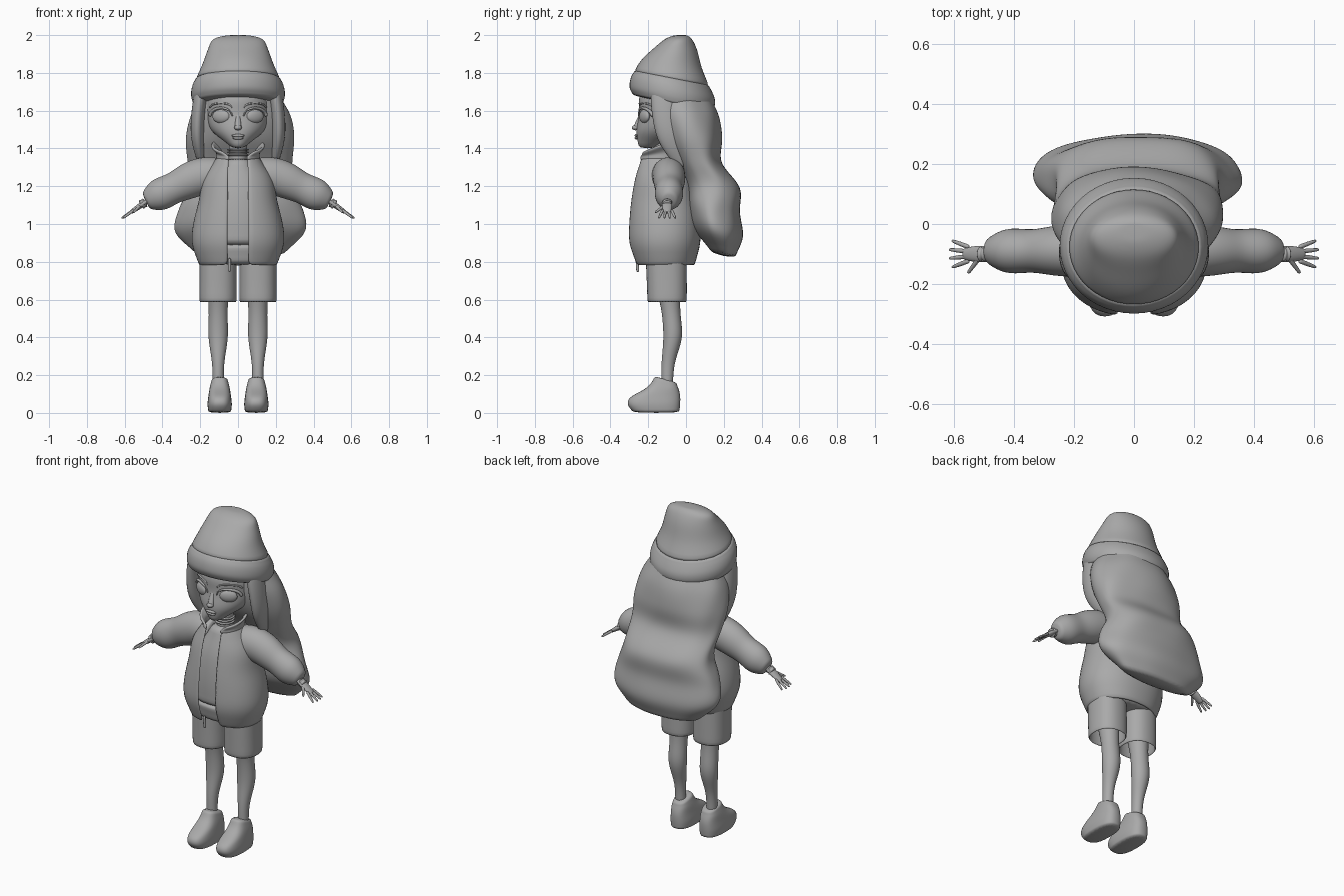
import bpy, bmesh
from math import sin, cos, pi, tau, asin
from mathutils import Vector

if "Cube" in bpy.data.objects:
    bpy.data.objects.remove(bpy.data.objects["Cube"], do_unlink=True)

GREY = (0.4, 0.4, 0.4, 1)
grey = bpy.data.materials.new("plain grey")
grey.use_nodes = True
grey.diffuse_color = GREY
grey.node_tree.nodes["Principled BSDF"].inputs["Base Color"].default_value = GREY


def sample(keys, t):
    """Smooth value at t along evenly spaced keys; a single number stays constant."""
    if isinstance(keys, (int, float)):
        return keys
    last = len(keys) - 1
    i = min(int(t * last), last - 1)
    f = t * last - i
    a, b, c, d = (keys[min(max(i + k, 0), last)] for k in (-1, 0, 1, 2))
    bend = (2 * a - 5 * b + 4 * c - d) * f + (3 * b - a - 3 * c + d) * f * f
    return b + (c - a + bend) * f / 2


def finish(name, bm, thickness=0, smooth=1):
    bmesh.ops.recalc_face_normals(bm, faces=bm.faces)
    mesh = bpy.data.meshes.new(name)
    bm.to_mesh(mesh)
    bm.free()
    mesh.materials.append(grey)
    mesh.shade_smooth()
    part = bpy.data.objects.new(name, mesh)
    bpy.context.collection.objects.link(part)
    if thickness:
        solid = part.modifiers.new("thickness", "SOLIDIFY")
        solid.thickness, solid.offset = thickness, 0
    if smooth:
        part.modifiers.new("smooth", "SUBSURF").levels = smooth
    return part


def skin(bm, rows, closed=True, caps=True):
    for low, high in zip(rows, rows[1:]):
        for i in range(len(low) if closed else len(low) - 1):
            j = (i + 1) % len(low)
            bm.faces.new((low[i], low[j], high[j], high[i]))
    if caps:
        bm.faces.new(rows[0][::-1])
        bm.faces.new(rows[-1])


def power_of(value, exponent):
    return abs(value) ** exponent * (1 if value >= 0 else -1)


def loft(name, bottom, top, widths, fronts, backs, slope=0, shift=0, steps=12, sides=24,
         roundness=1.0, caps=True, thickness=0, wave=0, gap=None, dome=False):
    """Stack oval rings; a gap leaves the front open, a dome crowds rings to the top."""
    bm = bmesh.new()
    rows = []
    for k in range(steps + 1):
        t = k / steps
        z = bottom + (top - bottom) * (sin(t * pi / 2) if dome else t)
        width, front, back = (sample(keys, t) for keys in (widths, fronts, backs))
        middle, depth = (front + back) / 2, (back - front) / 2
        start = asin(sample(gap, t) / width) if gap else 0
        row = []
        for i in range(sides):
            share = i / (sides - 1) if gap else i / sides
            a = start + (tau - 2 * start) * share
            lump = 1 + wave * (sin(4 * a + 9 * z) + sin(7 * a - 14 * z) / 2)
            x = width * lump * power_of(sin(a), roundness)
            y = -depth * lump * power_of(cos(a), roundness)
            row.append(bm.verts.new((x + shift, y + middle, z + sample(slope, t) * y)))
        rows.append(row)
    skin(bm, rows, closed=not gap, caps=caps and not gap)
    return finish(name, bm, thickness)


def sweep(name, path, radii, side=1, flat=1.0, steps=8, sides=12):
    """Tube along a smooth path; flat widens it sideways and side mirrors it."""
    bm = bmesh.new()
    points = [Vector((side * x, y, z)) for x, y, z in path]
    line = [sample(points, k / steps) for k in range(steps + 1)]
    rows = []
    for k, centre in enumerate(line):
        along = (line[min(k + 1, steps)] - line[max(k - 1, 0)]).normalized()
        guide = Vector((0, 1, 0)) if abs(along.z) > 0.8 else Vector((0, 0, 1))
        across = along.cross(guide).normalized()
        over = across.cross(along)
        radius = sample(radii, k / steps)
        angles = [tau * i / sides for i in range(sides)]
        rows.append([bm.verts.new(centre + radius * (across * flat * cos(a) + over * sin(a)))
                     for a in angles])
    skin(bm, rows)
    return finish(name, bm)


def ball(name, location, size, turn=0):
    bm = bmesh.new()
    bmesh.ops.create_uvsphere(bm, u_segments=20, v_segments=12, radius=1)
    part = finish(name, bm, smooth=0)
    part.location, part.scale, part.rotation_euler.z = location, size, turn


# Hat: broad turned-up band flowing into a slouched crown
loft("hat_band", bottom=1.635, top=1.78, widths=(.24, .25, .25, .24, .22),
     fronts=(-.28, -.3, -.3, -.29, -.27), backs=(.14, .155, .155, .14, .12), slope=-.2)
loft("hat_crown", bottom=1.75, top=2, widths=(.23, .19, .16, .13, .04),
     fronts=(-.28, -.24, -.17, -.11, -.05), backs=(.13, .085, .06, .03, 0),
     slope=(-.2, -.1, 0, 0), dome=True)

# Head and facial features
loft("head", bottom=1.4, top=1.76, widths=(.03, .14, .17, .17, .12),
     fronts=(-.25, -.265, -.25, -.25, -.2), backs=(-.16, .03, .08, .1, .06))
sweep("nose_bridge", [(0, -.24, 1.58), (0, -.265, 1.51)], radii=(.008, .015), flat=1.3)
ball("nose_tip", (0, -.267, 1.51), (.02, .02, .014))
ball("upper_lip", (0, -.262, 1.468), (.035, .01, .008))
ball("lower_lip", (0, -.262, 1.455), (.03, .01, .008))
for side, label in ((1, "left"), (-1, "right")):
    ball(label + "_eye", (side * .09, -.22, 1.57), (.05, .02, .036), turn=side * .45)
    lashes, brow = [], []
    for i in range(9):
        a = pi * i / 8
        x = .09 - .06 * cos(a)
        y = 5 * (x - .03) ** 2 - .25
        lashes.append((x, y, 1.57 + .045 * sin(a)))
        brow.append((x, y + .006, 1.615 + .025 * sin(a)))
    sweep(label + "_eyelashes", lashes, radii=(.004, .01), side=side, steps=12)
    sweep(label + "_eyebrow", brow, radii=.005, side=side, steps=12)

# Neck and layered choker
sweep("neck", [(0, -.12, 1.28), (0, -.13, 1.46)], radii=.05)
for level in range(3):
    z = 1.36 + level / 70
    sweep("choker_band", [(0, -.127, z), (0, -.127, z + .01)], radii=(.055, .06, .055))

# Long loose hair, fuller at the bottom
loft("long_hair", bottom=.83, top=1.7, widths=(.22, .34, .33, .28, .28, .285, .26, .2),
     fronts=(.14, .04, .01, 0, -.05, -.13, -.18, -.2),
     backs=(.26, .3, .285, .29, .19, .19, .17, .12), slope=(-.2, -.1, 0, 0),
     shift=.012, steps=28, sides=40, roundness=.92, wave=.02)

# Open jacket with flared collar, shirt and shorts waist beneath
loft("jacket", bottom=.78, top=1.36, widths=(.2, .24, .23, .2, .18, .1),
     fronts=(-.26, -.3, -.3, -.29, -.27, -.24), backs=(.04, .07, .07, .05, .03, -.03),
     roundness=.9, thickness=.015, gap=.045)
loft("collar", bottom=1.34, top=1.42, widths=(.11, .11, .14), fronts=-.25, backs=-.02,
     slope=(0, .2, .4), steps=6, thickness=.015, gap=(.045, .05, .08))
loft("shirt", bottom=.88, top=1.35, widths=(.19, .18, .15, .06),
     fronts=(-.27, -.27, -.25, -.2), backs=(.04, .02, 0, -.08), roundness=.9)
loft("shorts_waist", bottom=.78, top=.9, widths=(.18, .19), fronts=(-.24, -.265),
     backs=.03, steps=4, roundness=.9)
sweep("zip_pull", [(-.045, -.26, .82), (-.045, -.255, .745)], radii=.008, steps=4)

# Paired parts
for side, label in ((1, "left"), (-1, "right")):
    sweep(label + "_face_lock",
          [(.19, -.12, 1.72), (.21, -.11, 1.6), (.215, -.08, 1.45), (.19, -.01, 1.3)],
          radii=(.07, .075, .07, .03), side=side, flat=.5)
    sweep(label + "_sleeve",
          [(.08, -.1, 1.25), (.2, -.09, 1.25), (.34, -.09, 1.19), (.49, -.09, 1.12)],
          radii=(.09, .1, .1, .095, .083, .085, .045), side=side, flat=.88,
          steps=18, sides=20)
    sweep(label + "_palm", [(.47, -.1, 1.13), (.57, -.1, 1.06)],
          radii=(.013, .015, .01), side=side, flat=1.9)
    sweep(label + "_bracelet", [(.49, -.1, 1.115), (.515, -.1, 1.1)],
          radii=(.02, .028, .022, .028, .02), side=side)
    for finger in range(4):
        spread = (finger - 1.5) / 50
        reach = .62 - 12 * spread ** 2
        sweep(label + "_finger",
              [(.55, spread * .75 - .1, 1.075), (reach, spread * 1.5 - .1, 1.03)],
              radii=(.008, .008, .005), side=side, steps=4, sides=8)
    sweep(label + "_thumb", [(.515, -.11, 1.1), (.555, -.165, 1.06)],
          radii=(.01, .006), side=side, steps=4, sides=8)
    loft(label + "_shorts_leg", bottom=.585, top=.87, widths=.095, fronts=(-.2, -.21),
         backs=0, shift=side * .106, steps=6, roundness=.85, caps=False, thickness=.01)
    loft(label + "_leg", bottom=.12, top=.68, widths=(.03, .032, .052, .05, .06),
         fronts=(-.13, -.13, -.12, -.13, -.16), backs=(-.07, -.06, -.02, -.03, -.03),
         shift=side * .105)
    loft(label + "_shoe", bottom=0, top=.18, widths=(.06, .065, .06, .053, .042),
         fronts=(-.28, -.31, -.29, -.2, -.165), backs=(-.035, -.03, -.03, -.04, -.05),
         slope=(0, 0, 0, -.3), shift=side * .097, roundness=.75)
